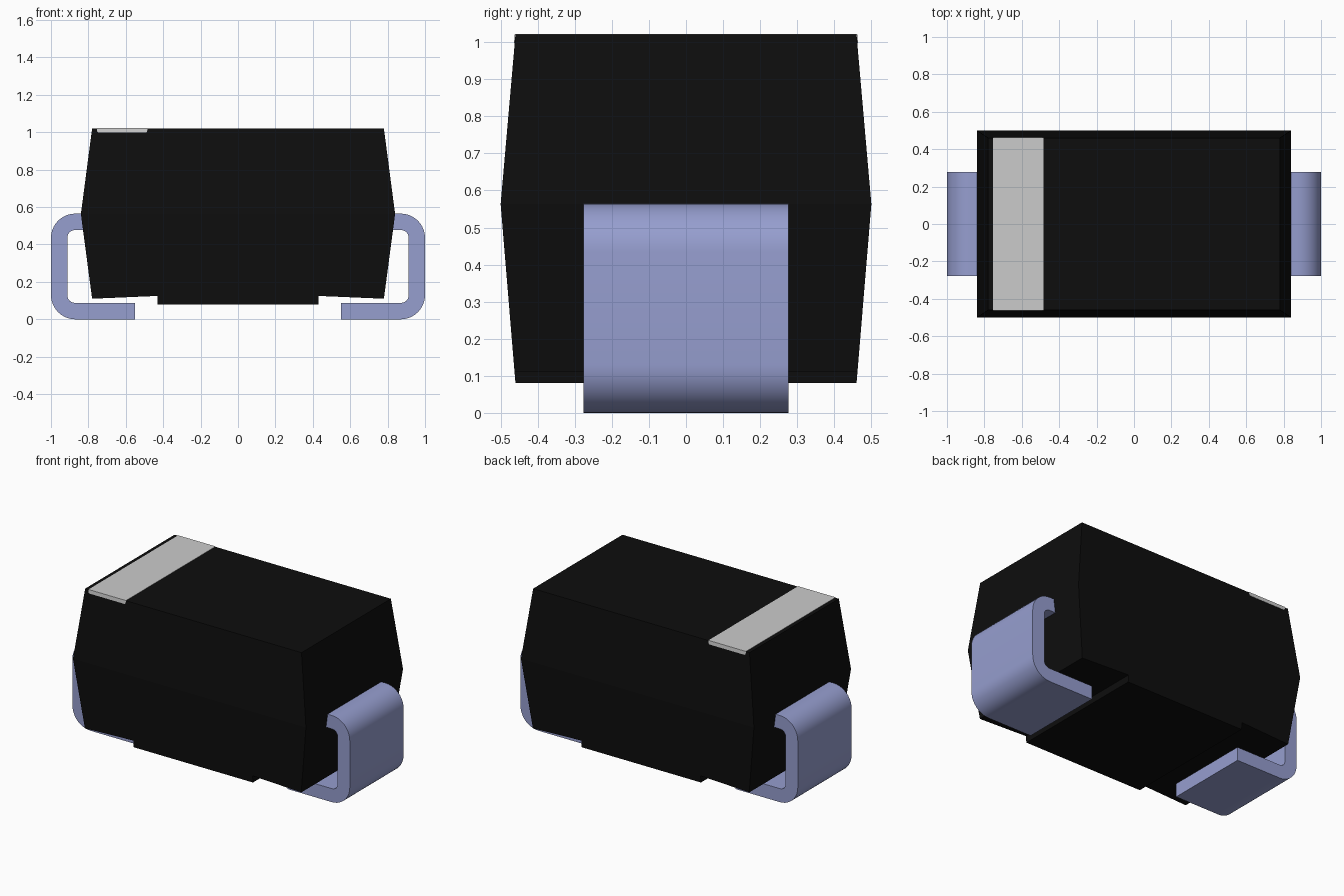
import bpy, bmesh, math

cube = bpy.data.objects.get("Cube")
if cube:
    bpy.data.objects.remove(cube, do_unlink=True)

MID_Z, TOP_Z, BOTTOM_Z = 0.563, 1.02, 0.08
LEAD_Y = 0.277


def material(name, rgb, roughness):
    mat = bpy.data.materials.new(name)
    mat.use_nodes = True
    mat.diffuse_color = (*rgb, 1)
    shader = mat.node_tree.nodes["Principled BSDF"]
    shader.inputs["Base Color"].default_value = (*rgb, 1)
    shader.inputs["Roughness"].default_value = roughness
    return mat


def body_y(z):
    """Half depth of the tapered body at height z."""
    end = TOP_Z if z > MID_Z else BOTTOM_Z
    return 0.5 - 0.04 * abs(z - MID_Z) / abs(end - MID_Z)


def prism(name, profile, half_depth, mat, split=None):
    """Extrude an x-z profile along y; half_depth(z) tapers it.
    split = two profile indices between which the end caps are divided."""
    bm = bmesh.new()
    front = [bm.verts.new((x, -half_depth(z), z)) for x, z in profile]
    back = [bm.verts.new((x, half_depth(z), z)) for x, z in profile]
    n = len(profile)
    for i in range(n):
        j = (i + 1) % n
        bm.faces.new((front[i], front[j], back[j], back[i]))
    for ring in (front, back):
        if split:
            a, b = split
            bm.faces.new(ring[a:b + 1])
            bm.faces.new(ring[b:] + ring[:a + 1])
        else:
            bm.faces.new(ring)
    bmesh.ops.recalc_face_normals(bm, faces=bm.faces[:])
    mesh = bpy.data.meshes.new(name)
    bm.to_mesh(mesh)
    bm.free()
    mesh.materials.append(mat)
    obj = bpy.data.objects.new(name, mesh)
    bpy.context.collection.objects.link(obj)
    return obj


def arc(cx, cz, r, start, end, steps=10):
    """Points on an arc, angles in degrees."""
    angles = [math.radians(start + (end - start) * i / steps) for i in range(steps + 1)]
    return [(cx + r * math.cos(a), cz + r * math.sin(a)) for a in angles]


black = material("black plastic", (0.0043, 0.0043, 0.0043), 0.6)
grey = material("light grey marking", (0.6, 0.6, 0.6), 0.6)
metal = material("blue grey metal", (0.305, 0.342, 0.625), 0.4)

# Moulded body: widest at mid height, with a raised pad underneath
body_profile = [(0.84, MID_Z), (0.78, TOP_Z), (-0.78, TOP_Z), (-0.84, MID_Z),
                (-0.78, 0.11), (-0.43, 0.125), (-0.43, BOTTOM_Z),
                (0.43, BOTTOM_Z), (0.43, 0.125), (0.78, 0.11)]
prism("body", body_profile, body_y, black, split=(0, 3))

# Polarity band: wraps over the top edges, lower corners rounded
band_profile = ([(-0.485, TOP_Z + 0.002), (-0.755, TOP_Z + 0.002)]
                + arc(-0.743, 1.010, 0.012, 180, 270, 5)
                + arc(-0.497, 1.010, 0.012, 270, 360, 5))
prism("polarity_band", band_profile, lambda z: body_y(z) + 0.002, grey)

# Bent metal leads: out of the body, down and folded back underneath
R_OUT, R_IN, T = 0.13, 0.04, 0.088
lead_profile = ([(0.8, 0.565)]
                + arc(1 - R_OUT, 0.565 - R_OUT, R_OUT, 90, 0)
                + arc(1 - R_OUT, R_OUT, R_OUT, 0, -90)
                + [(0.552, 0), (0.552, T)]
                + arc(1 - T - R_IN, T + R_IN, R_IN, -90, 0)
                + arc(1 - T - R_IN, 0.565 - T - R_IN, R_IN, 0, 90)
                + [(0.8, 0.565 - T)])
for name, side in (("left_lead", 1), ("right_lead", -1)):
    lead = prism(name, [(side * x, z) for x, z in lead_profile],
                 lambda z: LEAD_Y, metal)
    bpy.ops.object.select_all(action='DESELECT')
    lead.select_set(True)
    bpy.context.view_layer.objects.active = lead
    bpy.ops.object.shade_smooth_by_angle(angle=math.radians(30))
